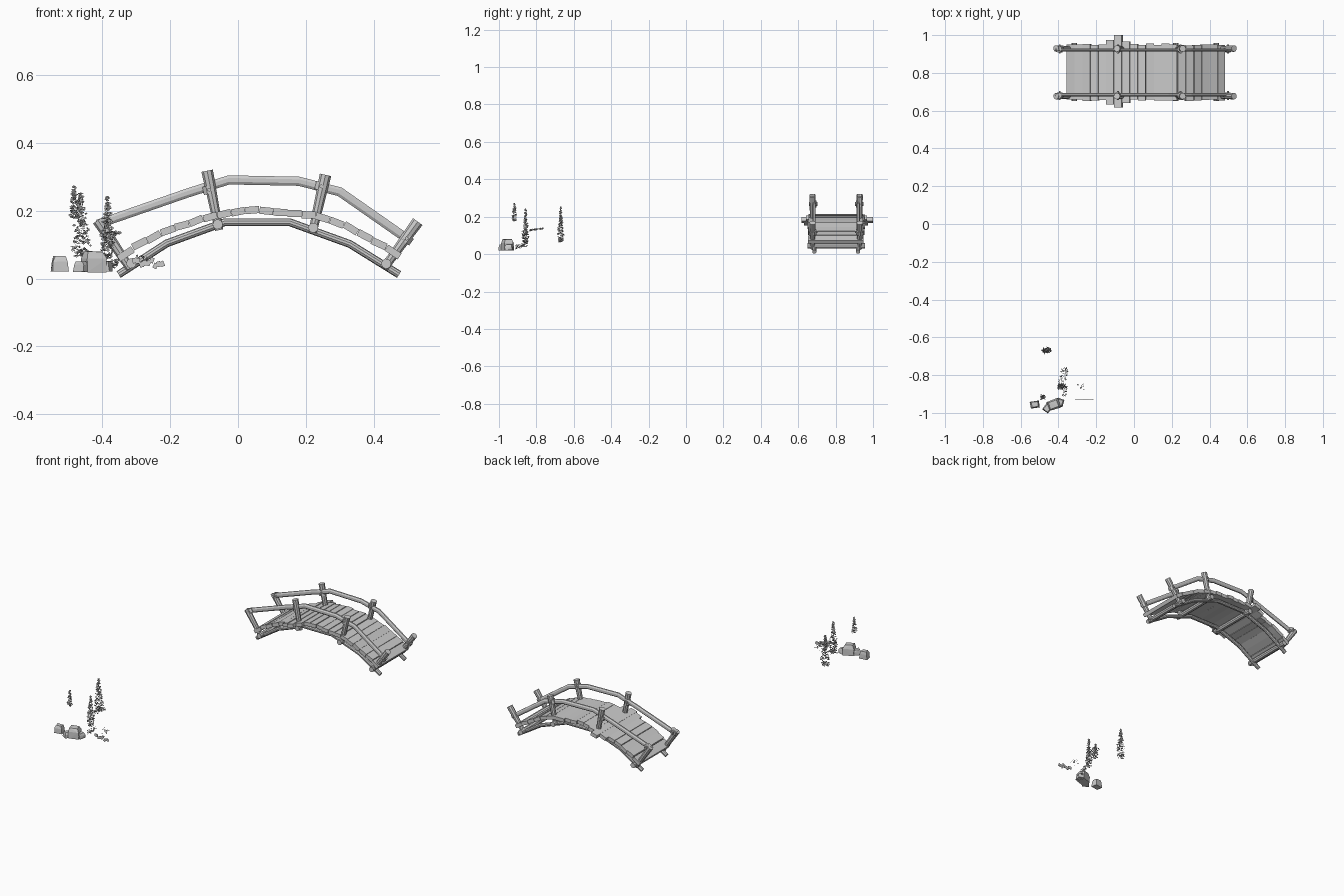
import bpy, bmesh, math, random
from mathutils import Vector, Matrix

if "Cube" in bpy.data.objects:
    bpy.data.objects.remove(bpy.data.objects["Cube"])

random.seed(4)
YC = 0.803  # centre line of the bridge


def finish(bm, name):
    bmesh.ops.recalc_face_normals(bm, faces=bm.faces)
    me = bpy.data.meshes.new(name)
    bm.to_mesh(me)
    bm.free()
    ob = bpy.data.objects.new(name, me)
    bpy.context.collection.objects.link(ob)
    return ob


def tube(name, pts, radii, sides=10, flat=1.0):
    """Mitred tube along a path; flat scales its thickness in the side direction."""
    bm = bmesh.new()
    pts = [Vector(p) for p in pts]
    rings = []
    for i, p in enumerate(pts):
        a = (p - pts[i - 1]).normalized() if i else None
        b = (pts[i + 1] - p).normalized() if i < len(pts) - 1 else None
        t = ((a or b) + (b or a)).normalized()
        side = Vector((1, 0, 0)) if abs(t.y) > 0.9 else Vector((0, 1, 0))
        up = side.cross(t).normalized()
        k = 1 / max(t.dot(a or b), 0.3)
        r = radii[i] if isinstance(radii, (list, tuple)) else radii
        rings.append([bm.verts.new(p + side * (r * flat * math.cos(q)) + up * (r * k * math.sin(q)))
                      for q in (2 * math.pi * (j + 0.5) / sides for j in range(sides))])
    for r0, r1 in zip(rings, rings[1:]):
        for j in range(sides):
            n = (j + 1) % sides
            bm.faces.new((r0[j], r0[n], r1[n], r1[j]))
    bm.faces.new(rings[0])
    bm.faces.new(rings[-1])
    return finish(bm, name)


def at_y(pts, y):
    return [(x, y, z) for x, z in pts]


# bridge side profiles (x, z)
log = [(-0.352, 0.012), (-0.21, 0.104), (-0.04, 0.166), (0.153, 0.166), (0.33, 0.102), (0.475, 0.012)]
rail = [(-0.415, 0.16), (-0.15, 0.252), (-0.027, 0.291), (0.18, 0.287), (0.30, 0.256), (0.505, 0.113)]
posts = [((-0.318, 0.03), (-0.413, 0.172)), ((-0.056, 0.143), (-0.091, 0.318)),
         ((0.22, 0.137), (0.258, 0.306)), ((0.43, 0.03), (0.53, 0.168))]
pegs = [(-0.393, 0.167), (-0.085, 0.262), (0.246, 0.272), (0.497, 0.118)]

for s, side in ((-1, "front"), (1, "back")):
    tube(f"support_log_{side}", at_y(log, YC + s * 0.117), 0.0115)
    tube(f"handrail_{side}", at_y(rail, YC + s * 0.118), 0.0145, 8, 0.65)
    for i, (a, b) in enumerate(posts):
        tube(f"post_{side}_{i}", at_y((a, b), YC + s * 0.126), (0.0125, 0.0175), 9)
        # band tying the post and rail, with the peg through it
        x, z = pegs[i]
        d = (Vector(b) - Vector(a)).normalized() * 0.012
        tube(f"binding_{side}_{i}", at_y(((x - d.x, z - d.y), (x + d.x, z + d.y)), YC + s * 0.123),
             0.0195, 8, 0.95)
        tube(f"peg_{side}_{i}", [(x, YC + s * 0.10, z), (x, YC + s * 0.146, z)], 0.006, 6)

# cross logs under the deck
for i, (x, z) in enumerate(((-0.315, 0.045), (-0.06, 0.16), (0.222, 0.15), (0.437, 0.044))):
    tube(f"cross_log_{i}", [(x, YC - 0.153, z), (x, YC + 0.155, z)], 0.015, 9)

# deck planks following the arch
deck = [(-0.355, 0.055), (-0.29, 0.103), (-0.20, 0.145), (-0.10, 0.178), (-0.02, 0.195), (0.05, 0.203),
        (0.14, 0.194), (0.23, 0.186), (0.32, 0.155), (0.40, 0.112), (0.48, 0.065)]


def deck_z(x):
    for (x0, z0), (x1, z1) in zip(deck, deck[1:]):
        if x <= x1:
            return z0 + (z1 - z0) * (x - x0) / (x1 - x0)
    return deck[-1][1]


N = 20
for i in range(N):
    x0 = -0.352 + 0.83 * i / N
    x1 = x0 + 0.83 / N
    ang = math.atan2(deck_z(x1) - deck_z(x0), x1 - x0) + random.uniform(-0.1, 0.1)
    xc = (x0 + x1) / 2
    grow = 0.03 * math.exp(-((xc + 0.09) / 0.05) ** 2)
    lo = YC - 0.148 - grow - random.uniform(-0.006, 0.006)
    hi = YC + 0.148 + grow + random.uniform(-0.006, 0.006)
    if i == 6:
        lo, hi = 0.617, 1.0
    bm = bmesh.new()
    length = math.hypot(x1 - x0, deck_z(x1) - deck_z(x0)) * 0.97
    bmesh.ops.create_cube(bm, size=1, matrix=Matrix.Translation((xc, (lo + hi) / 2, deck_z(xc)))
                          @ Matrix.Rotation(-ang, 4, 'Y')
                          @ Matrix.Diagonal((length, hi - lo, 0.021, 1)))
    finish(bm, f"deck_plank_{i}")


# rocks: hull of a jittered block
def rock(name, c, size, yaw):
    bm = bmesh.new()
    m = Matrix.Translation(c) @ Matrix.Rotation(yaw, 4, 'Z')
    for sx in (-1, 1):
        for sy in (-1, 1):
            for sz, k in ((-1, 1.0), (0.3, 0.95), (1, 0.7)):
                v = Vector((sx * size[0] * k * random.uniform(0.8, 1), sy * size[1] * k * random.uniform(0.8, 1),
                            sz * size[2] * random.uniform(0.9, 1)))
                bm.verts.new(m @ v)
    out = bmesh.ops.convex_hull(bm, input=bm.verts)
    bmesh.ops.delete(bm, geom=[v for v in out["geom_interior"] if isinstance(v, bmesh.types.BMVert)],
                     context='VERTS')
    finish(bm, name)


rock("rock_left", (-0.526, -0.955, 0.043), (0.026, 0.02, 0.024), 0.15)
rock("rock_large", (-0.425, -0.955, 0.05), (0.036, 0.03, 0.032), 0.35)
rock("rock_low", (-0.458, -0.975, 0.035), (0.024, 0.02, 0.016), 0.9)
rock("rock_small", (-0.392, -0.945, 0.036), (0.02, 0.022, 0.016), -0.3)


# foliage: scattered leaf blades
def leaf(bm, p, size):
    m = Matrix.Translation(p) @ Matrix.Rotation(random.uniform(0, 6.3), 4, 'Z') \
        @ Matrix.Rotation(random.uniform(0.5, 1.9), 4, 'X')
    w = size * random.uniform(0.35, 0.7)
    bm.faces.new([bm.verts.new(m @ Vector(q)) for q in
                  ((-size, 0, 0), (0, -w, 0), (size, 0, 0), (size * 0.2, w, 0))])


def conifer(name, x, y, z0, z1, wx, wy, n):
    bm = bmesh.new()
    for _ in range(n):
        t = random.random() ** 1.2
        r = min(1.0, 1.1 - t, 0.55 + 1.6 * t) * math.sqrt(random.random())
        a = random.uniform(0, 2 * math.pi)
        leaf(bm, (x + wx * r * math.cos(a), y + wy * r * math.sin(a), z0 + t * (z1 - z0)), 0.0065)
    finish(bm, name)


conifer("tree_back", -0.463, -0.67, 0.065, 0.252, 0.036, 0.02, 260)
conifer("tree_middle", -0.385, -0.858, 0.06, 0.242, 0.028, 0.022, 260)
conifer("tree_left", -0.483, -0.917, 0.178, 0.272, 0.022, 0.016, 110)


def spray(name, a, b, spread, n, size=0.006):
    """Leaves scattered along a line."""
    bm = bmesh.new()
    a, b = Vector(a), Vector(b)
    for _ in range(n):
        j = Vector([random.uniform(-k, k) for k in spread])
        leaf(bm, a.lerp(b, random.random()) + j, size)
    finish(bm, name)


# low branch, ground plants and a flat grass strip
spray("branch", (-0.38, -0.835, 0.128), (-0.365, -0.76, 0.138), (0.02, 0.004, 0.004), 70)
spray("fern_rock_side", (-0.37, -0.91, 0.036), (-0.36, -0.855, 0.05), (0.01, 0.008, 0.01), 50)
spray("herb", (-0.30, -0.865, 0.055), (-0.265, -0.86, 0.065), (0.01, 0.018, 0.012), 16)
bm = bmesh.new()
for i in range(9):
    bmesh.ops.create_cube(bm, size=1, matrix=Matrix.Translation(
        (-0.305 + 0.0102 * i, -0.927, 0.043 + random.uniform(-0.009, 0.012)))
        @ Matrix.Rotation(random.uniform(-0.5, 0.5), 4, 'Y') @ Matrix.Diagonal((0.012, 0.003, 0.016, 1)))
finish(bm, "grass_strip")
